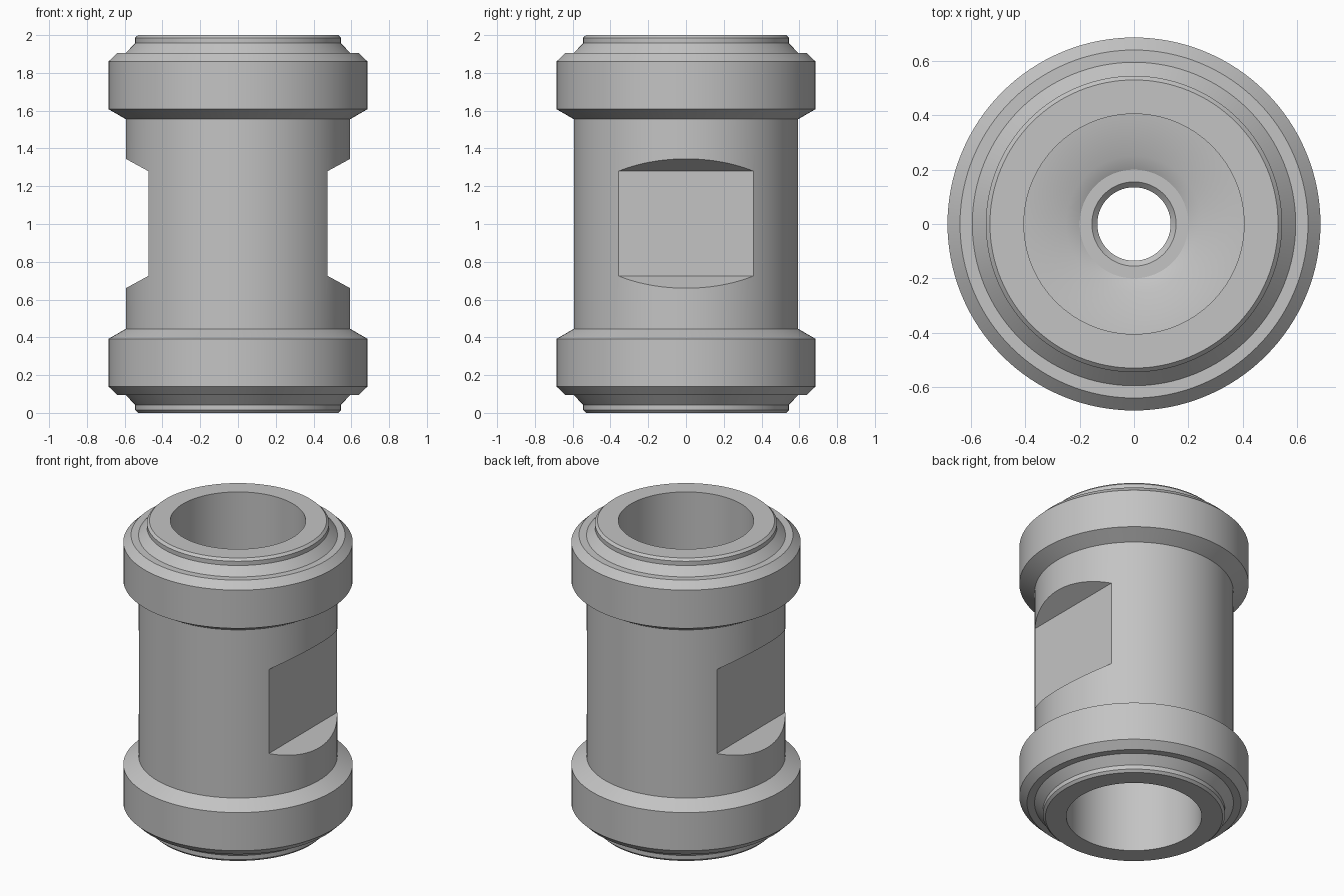
import bpy, bmesh, math

cube = bpy.data.objects.get("Cube")
if cube:
    bpy.data.objects.remove(cube, do_unlink=True)

SEGMENTS = 128

steel = bpy.data.materials.new("grey_steel")
steel.use_nodes = True
grey = (0.55, 0.55, 0.55, 1)
steel.diffuse_color = grey
steel.node_tree.nodes["Principled BSDF"].inputs["Base Color"].default_value = grey


def add_object(name, bm):
    bmesh.ops.recalc_face_normals(bm, faces=bm.faces)
    mesh = bpy.data.meshes.new(name)
    bm.to_mesh(mesh)
    bm.free()
    mesh.materials.append(steel)
    obj = bpy.data.objects.new(name, mesh)
    bpy.context.collection.objects.link(obj)
    return obj


def lathe(name, profile):
    """Revolve a closed (radius, z) outline about the z axis."""
    bm = bmesh.new()
    rings = []
    for r, z in profile:
        rings.append([bm.verts.new((r * math.cos(a), r * math.sin(a), z))
                      for a in (2 * math.pi * i / SEGMENTS for i in range(SEGMENTS))])
    for k, ring in enumerate(rings):
        nxt = rings[(k + 1) % len(rings)]
        for i in range(SEGMENTS):
            j = (i + 1) % SEGMENTS
            bm.faces.new((ring[i], ring[j], nxt[j], nxt[i]))
    return add_object(name, bm)


def prism(name, outline, half_depth):
    """Extrude an (x, z) outline along y."""
    bm = bmesh.new()
    face = bm.faces.new([bm.verts.new((x, -half_depth, z)) for x, z in outline])
    extruded = bmesh.ops.extrude_face_region(bm, geom=[face])["geom"]
    moved = [v for v in extruded if isinstance(v, bmesh.types.BMVert)]
    bmesh.ops.translate(bm, verts=moved, vec=(0, 2 * half_depth, 0))
    return add_object(name, bm)


# Upper half outline: through hole, seat, bore, rim, collar, barrel
upper = [(0.135, 1.24), (0.155, 1.26), (0.2, 1.26), (0.25, 1.285),
         (0.405, 1.3), (0.405, 2), (0.53, 2), (0.545, 1.985),
         (0.545, 1.957), (0.595, 1.905), (0.64, 1.905), (0.686, 1.86),
         (0.686, 1.608), (0.594, 1.555)]
lower = [(r, 2 - z) for r, z in reversed(upper)]
body = lathe("fitting_body", upper + lower)

# Wrench flats cut into both sides
bpy.context.view_layer.objects.active = body
body.select_set(True)
for side, word in ((1, "left"), (-1, "right")):
    slope = (1.345 - 1.28) / (0.594 - 0.475)
    reach = 0.8
    rise = slope * (reach - 0.475)
    outline = [(side * 0.475, 0.725), (side * reach, 0.725 - rise),
               (side * reach, 1.28 + rise), (side * 0.475, 1.28)]
    cutter = prism(word + "_flat_cutter", outline, 0.5)
    cut = body.modifiers.new(word + "_flat", "BOOLEAN")
    cut.operation = "DIFFERENCE"
    cut.solver = "EXACT"
    cut.object = cutter
    bpy.ops.object.modifier_apply(modifier=cut.name)
    bpy.data.objects.remove(cutter, do_unlink=True)

# Smooth round surfaces, crisp edges
bpy.ops.object.shade_smooth_by_angle(angle=math.radians(25))
